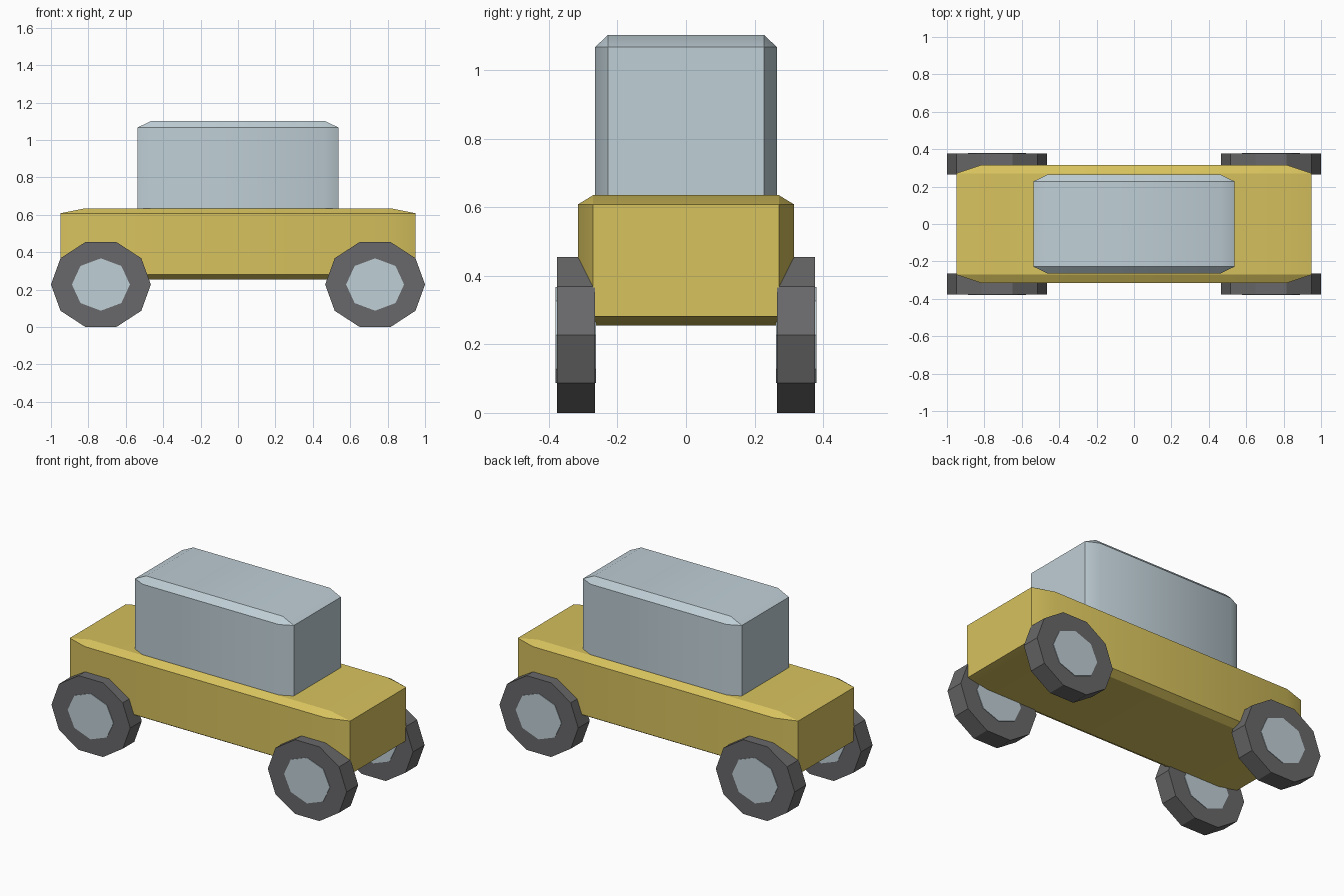
import bpy
import math

cube = bpy.data.objects.get("Cube")
if cube:
    bpy.data.objects.remove(cube, do_unlink=True)


def make_material(name, color):
    mat = bpy.data.materials.new(name)
    mat.use_nodes = True
    mat.diffuse_color = (*color, 1)
    mat.node_tree.nodes["Principled BSDF"].inputs["Base Color"].default_value = (*color, 1)
    return mat


yellow = make_material("mustard yellow", (0.68, 0.54, 0.11))
pale_blue = make_material("pale blue grey", (0.52, 0.62, 0.67))
rubber = make_material("dark grey rubber", (0.14, 0.14, 0.145))


def finish(obj, name, mat):
    obj.name = name
    obj.data.materials.append(mat)
    bpy.ops.object.shade_smooth_by_angle(angle=math.radians(30))
    return obj


def chamfered_box(name, size, bottom, mat):
    """Unit cube with a one-step chamfer, stretched so the chamfer stretches too."""
    bpy.ops.mesh.primitive_cube_add(size=1, location=(0, 0, bottom + size[2] / 2))
    obj = bpy.context.object
    bevel = obj.modifiers.new("chamfer", 'BEVEL')
    bevel.width = 0.07
    bevel.segments = 1
    bpy.ops.object.modifier_apply(modifier=bevel.name)
    obj.scale = size
    bpy.ops.object.transform_apply(location=False, rotation=False, scale=True)
    return finish(obj, name, mat)


def disc(name, sides, half_width, half_height, depth, location, mat):
    """Slightly flattened cylinder lying along y, with a corner pointing along x."""
    bpy.ops.mesh.primitive_cylinder_add(vertices=sides, radius=1, depth=depth)
    obj = bpy.context.object
    # Turn a corner onto x before laying the cylinder down
    obj.rotation_euler.z = math.pi / 2
    bpy.ops.object.transform_apply(location=False, rotation=True, scale=False)
    obj.rotation_euler.x = math.pi / 2
    bpy.ops.object.transform_apply(location=False, rotation=True, scale=False)
    obj.scale = (half_width, 1, half_height)
    bpy.ops.object.transform_apply(location=False, rotation=False, scale=True)
    obj.location = location
    return finish(obj, name, mat)


# Body and cabin
chamfered_box("body", (1.9, 0.63, 0.38), 0.255, yellow)
chamfered_box("cabin", (1.075, 0.53, 0.52), 0.583, pale_blue)

# Four wheels, each with a hub passing right through the tyre
for x, side in ((0.733, "left"), (-0.733, "right")):
    for y, end in ((-0.321, "front"), (0.321, "back")):
        spot = (x, y, 0.2275)
        disc(f"{end}_{side}_tyre", 10, 0.267, 0.239, 0.112, spot, rubber)
        disc(f"{end}_{side}_hub", 8, 0.155, 0.14, 0.118, spot, pale_blue)
